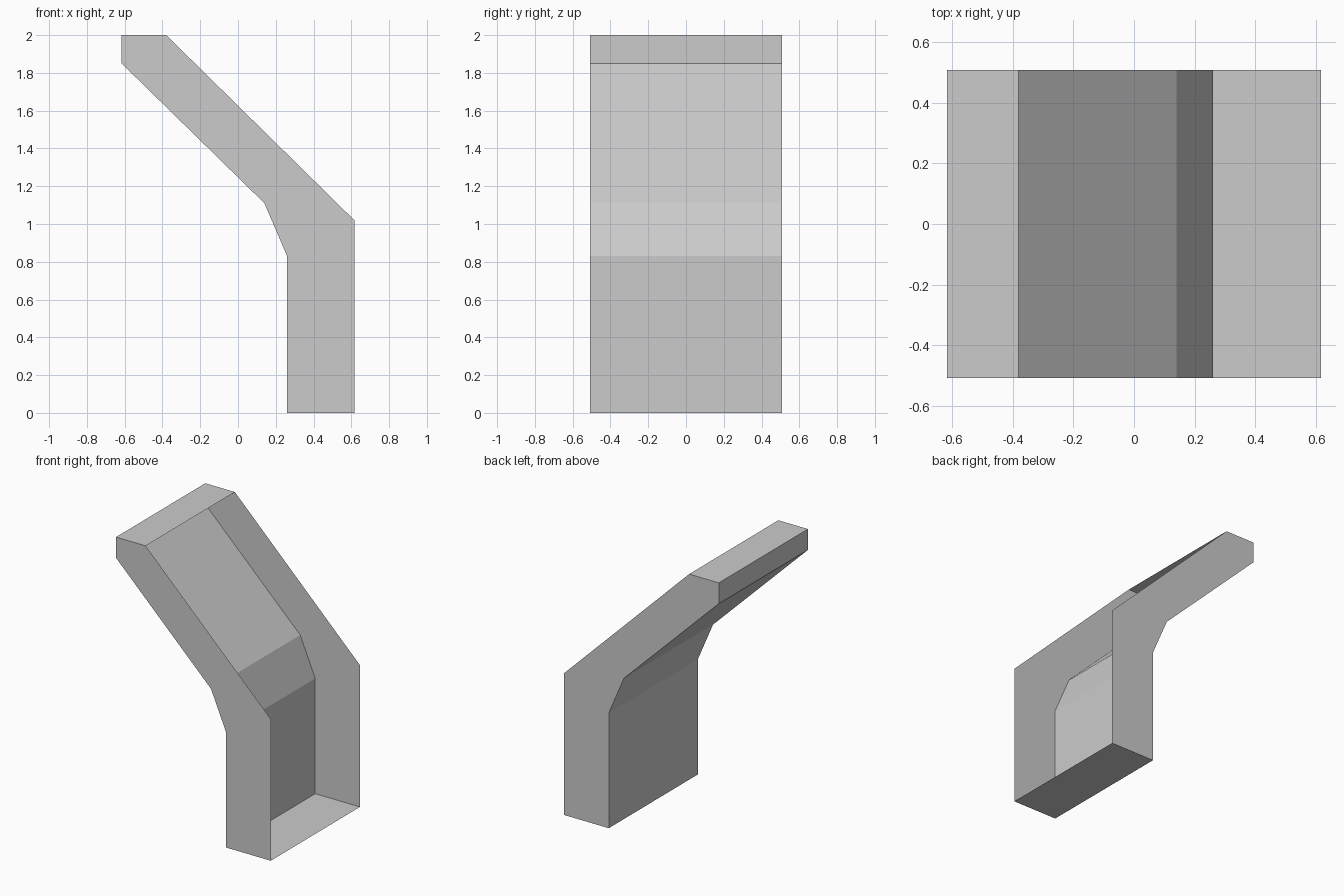
import bpy
import bmesh

cube = bpy.data.objects.get("Cube")
if cube:
    bpy.data.objects.remove(cube, do_unlink=True)

# Plain grey material
grey = bpy.data.materials.new("light_grey")
grey.use_nodes = True
colour = (0.6, 0.6, 0.6, 1.0)
grey.diffuse_color = colour
grey.node_tree.nodes["Principled BSDF"].inputs["Base Color"].default_value = colour

# Side outline (x, z), counter-clockwise from the front; the last two edges stay open
HALF_DEPTH = 0.507
OUTLINE = [(-0.38, 2.0), (-0.616, 2.0), (-0.616, 1.85), (0.14, 1.11),
           (0.26, 0.83), (0.26, 0.0), (0.616, 0.0), (0.616, 1.02)]

bm = bmesh.new()
front = [bm.verts.new((x, -HALF_DEPTH, z)) for x, z in OUTLINE]
back = [bm.verts.new((x, HALF_DEPTH, z)) for x, z in OUTLINE]

# End panels
bm.faces.new(front)
bm.faces.new(back[::-1])

# Top, tip, sloped underside, bevel, inner wall and floor
for i in range(len(OUTLINE) - 2):
    bm.faces.new((front[i + 1], front[i], back[i], back[i + 1]))

mesh = bpy.data.meshes.new("bent_open_shell")
bm.to_mesh(mesh)
bm.free()
mesh.materials.append(grey)
shell = bpy.data.objects.new("bent_open_shell", mesh)
bpy.context.collection.objects.link(shell)
